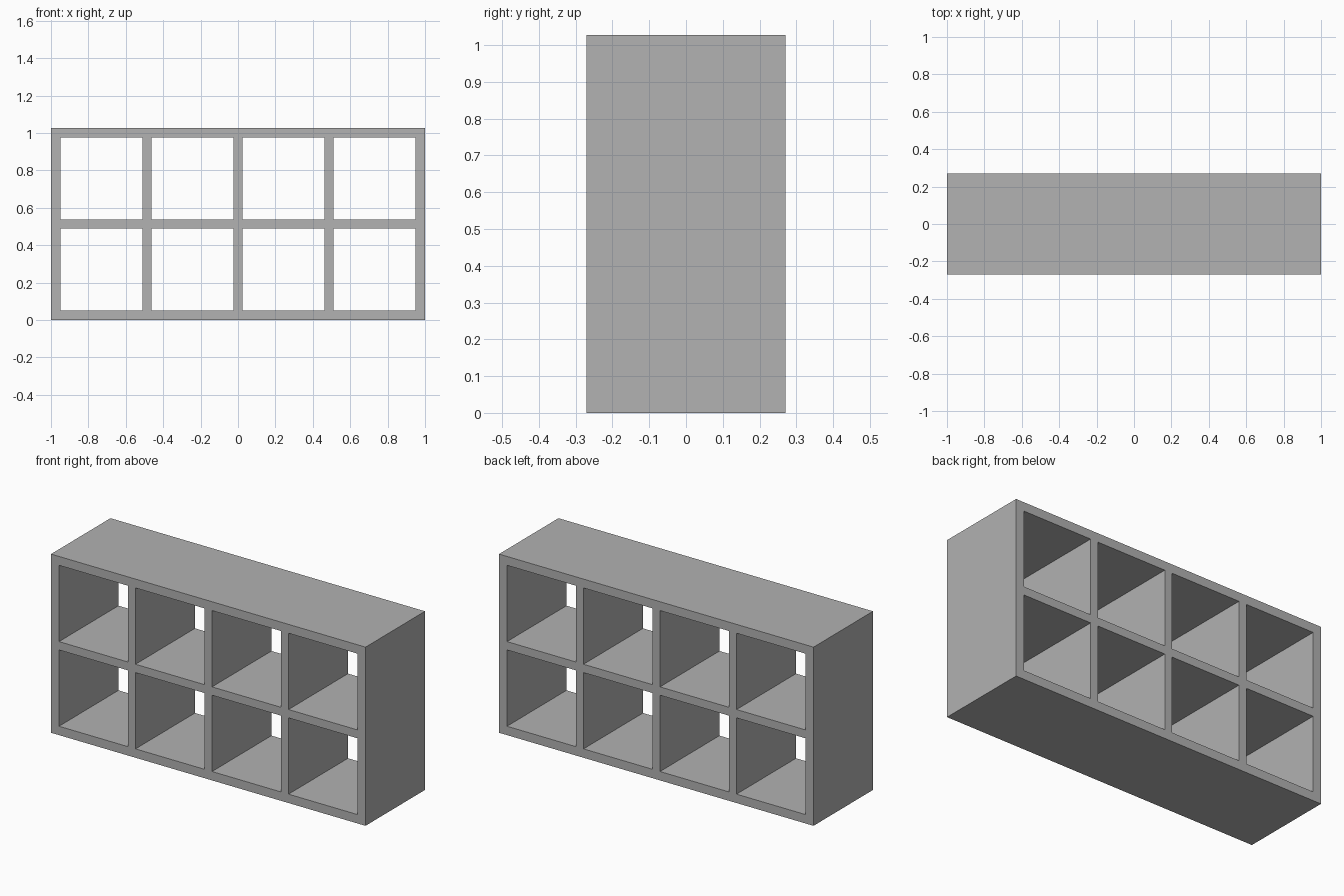
import bpy
import bmesh
from mathutils import Vector

default = bpy.data.objects.get("Cube")
if default:
    bpy.data.objects.remove(default, do_unlink=True)

COLUMNS, ROWS = 4, 2
OUTER, INNER = 0.051, 0.048   # board thicknesses
OPENING = 0.4385              # clear size of a compartment
DEPTH = 0.54


def board_lines(count, start):
    """Board edges along one axis, from outer board to outer board."""
    lines = [start, start + OUTER]
    for i in range(count):
        lines.append(lines[-1] + OPENING)
        lines.append(lines[-1] + (INNER if i < count - 1 else OUTER))
    return lines


# Shelf material
grey = bpy.data.materials.new("plain_grey")
grey.use_nodes = True
colour = (0.445, 0.445, 0.445, 1.0)
grey.diffuse_color = colour
grey.node_tree.nodes["Principled BSDF"].inputs["Base Color"].default_value = colour

# Front outline: a grid of boards, with every compartment left open
xs = board_lines(COLUMNS, -1.0)
zs = board_lines(ROWS, 0.0)
bm = bmesh.new()
grid = [[bm.verts.new((x, -DEPTH / 2, z)) for z in zs] for x in xs]
for i in range(len(xs) - 1):
    for j in range(len(zs) - 1):
        if i % 2 and j % 2:
            continue
        bm.faces.new((grid[i][j], grid[i + 1][j], grid[i + 1][j + 1], grid[i][j + 1]))

# Extrude the outline through the full depth, open at front and back
result = bmesh.ops.extrude_face_region(bm, geom=bm.faces[:], use_keep_orig=True)
moved = [v for v in result["geom"] if isinstance(v, bmesh.types.BMVert)]
bmesh.ops.translate(bm, verts=moved, vec=Vector((0, DEPTH, 0)))
bmesh.ops.recalc_face_normals(bm, faces=bm.faces[:])

mesh = bpy.data.meshes.new("cube_shelf_frame")
bm.to_mesh(mesh)
bm.free()
mesh.materials.append(grey)
shelf = bpy.data.objects.new("cube_shelf_frame", mesh)
bpy.context.collection.objects.link(shelf)
